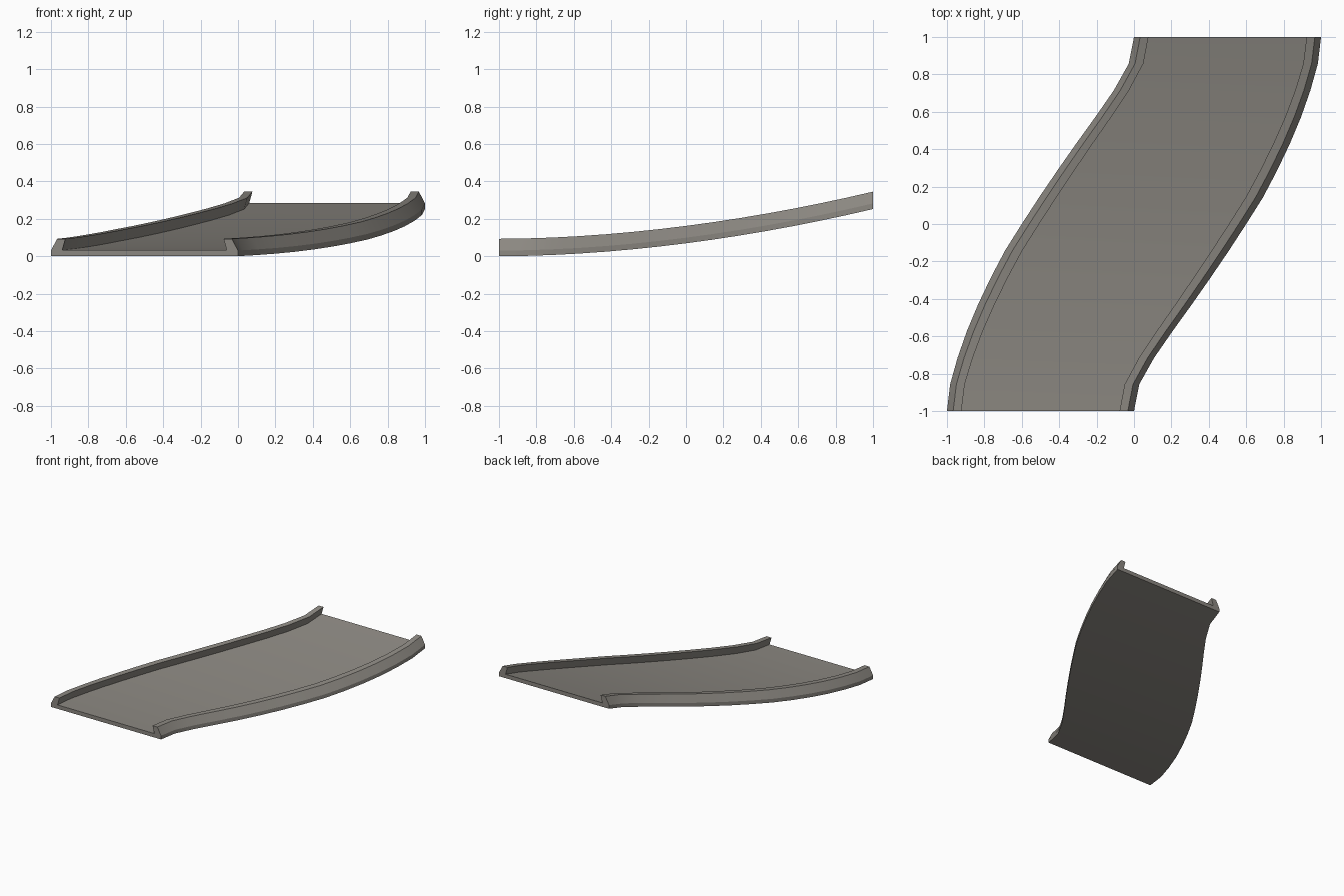
import bpy, bmesh, math

if "Cube" in bpy.data.objects:
    bpy.data.objects.remove(bpy.data.objects["Cube"])

# Right outer edge of the S-bend, sampled at equal steps of y from -1 to 1.
# The left edge is the same curve turned half a turn.
EDGE = [0.0, 0.028, 0.108, 0.207, 0.31, 0.41, 0.507, 0.6,
        0.69, 0.765, 0.833, 0.893, 0.943, 0.983, 1.0]
N = len(EDGE) - 1

# Right half of the channel section: distance from the edge, height
HALF = [(0.0, 0.0), (0.0, 0.03), (0.033, 0.093), (0.077, 0.093), (0.06, 0.032)]
PROFILE = [(1 - d, h) for d, h in HALF] + [(d, h) for d, h in reversed(HALF)]


def section(bm, i):
    y = -1 + 2 * i / N
    right, left = EDGE[i], -EDGE[N - i]
    rise = 0.252 * ((y + 1) / 2) ** 1.87
    return [bm.verts.new((left + (right - left) * u, y, rise + h)) for u, h in PROFILE]


# Curved rising track: loft the section along the bend and cap both ends
bm = bmesh.new()
rings = [section(bm, i) for i in range(N + 1)]
count = len(PROFILE)
for a, b in zip(rings, rings[1:]):
    for k in range(count):
        n = (k + 1) % count
        bm.faces.new((a[k], a[n], b[n], b[k]))
bm.faces.new(rings[0])
bm.faces.new(rings[-1])
bmesh.ops.recalc_face_normals(bm, faces=bm.faces)

mesh = bpy.data.meshes.new("curved_track")
bm.to_mesh(mesh)
bm.free()
track = bpy.data.objects.new("curved_track", mesh)
bpy.context.collection.objects.link(track)

mat = bpy.data.materials.new("warm grey")
mat.diffuse_color = (0.26, 0.245, 0.22, 1)
mat.use_nodes = True
mat.node_tree.nodes["Principled BSDF"].inputs["Base Color"].default_value = mat.diffuse_color
mesh.materials.append(mat)

bpy.context.view_layer.objects.active = track
track.select_set(True)
bpy.ops.object.shade_smooth_by_angle(angle=math.radians(22))
